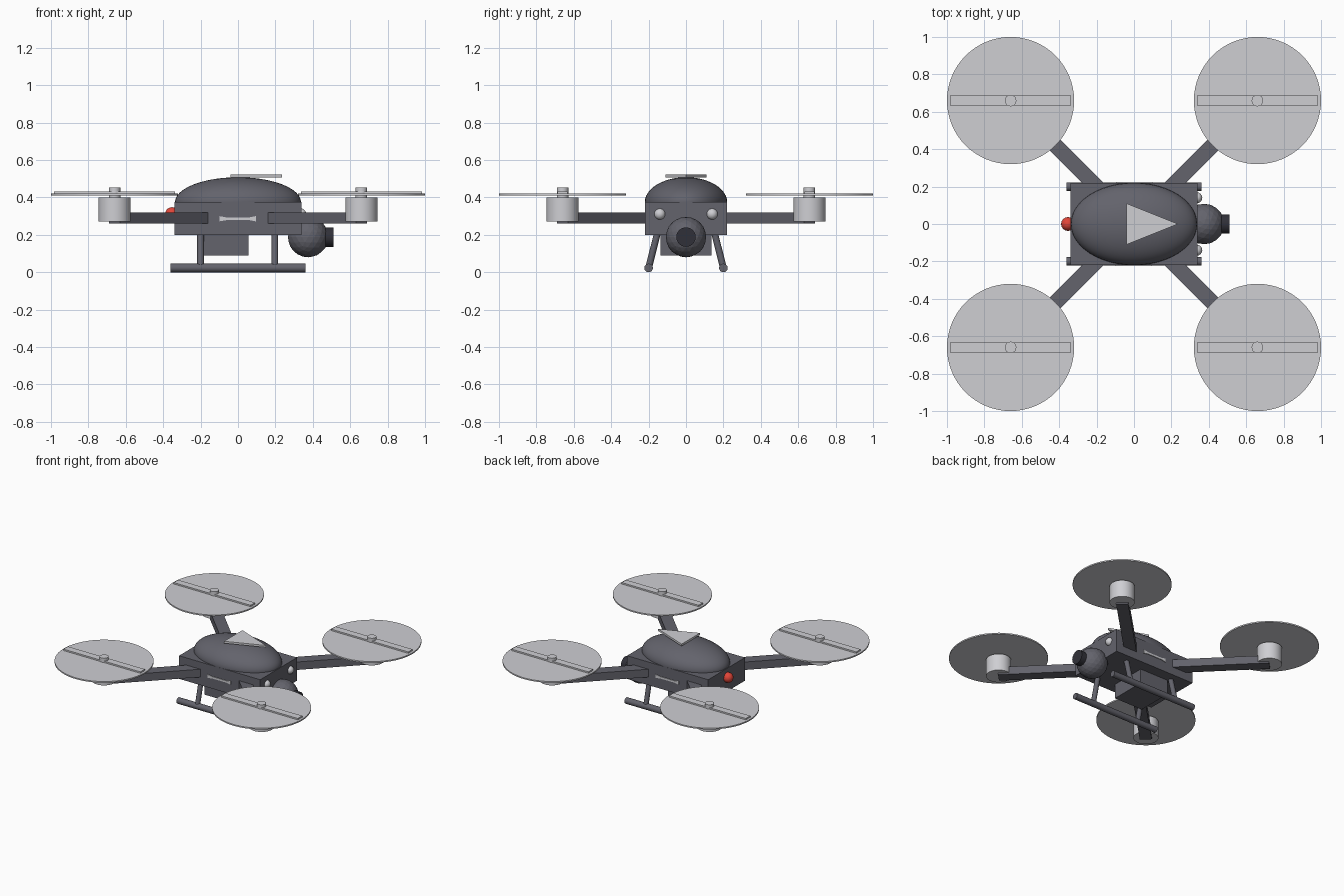
import bpy, math
from mathutils import Vector

if "Cube" in bpy.data.objects:
    bpy.data.objects.remove(bpy.data.objects["Cube"])


def material(name, rgb):
    m = bpy.data.materials.new(name)
    m.diffuse_color = (*rgb, 1)
    m.use_nodes = True
    m.node_tree.nodes["Principled BSDF"].inputs["Base Color"].default_value = m.diffuse_color
    return m


DARK = material("dark grey", (0.125, 0.125, 0.15))
LIGHT = material("light grey", (0.62, 0.62, 0.65))
BLACK = material("lens black", (0.03, 0.03, 0.04))
RED = material("tail red", (0.75, 0.06, 0.04))


def finish(name, mat, smooth=False):
    ob = bpy.context.object
    ob.name = name
    ob.data.materials.append(mat)
    if smooth:
        bpy.ops.object.shade_smooth_by_angle(angle=math.radians(35))
    return ob


def box(name, loc, size, mat, rot=0):
    bpy.ops.mesh.primitive_cube_add(size=1, location=loc, rotation=(0, 0, rot))
    bpy.context.object.scale = size
    return finish(name, mat)


def rod(name, a, b, r, mat, n=24):
    a, b = Vector(a), Vector(b)
    d = b - a
    bpy.ops.mesh.primitive_cylinder_add(vertices=n, radius=r, depth=d.length, location=(a + b) / 2)
    bpy.context.object.rotation_euler = d.to_track_quat('Z', 'Y').to_euler()
    return finish(name, mat, True)


def ball(name, loc, size, mat, seg=32, rings=16):
    bpy.ops.mesh.primitive_uv_sphere_add(segments=seg, ring_count=rings, location=loc)
    bpy.context.object.scale = size
    return finish(name, mat, True)


def plate(name, outline, thick, mat, loc, rot=(0, 0, 0)):
    n = len(outline)
    verts = [(x, y, z) for z in (0, thick) for x, y in outline]
    faces = [tuple(reversed(range(n))), tuple(range(n, 2 * n))]
    faces += [(i, (i + 1) % n, n + (i + 1) % n, n + i) for i in range(n)]
    me = bpy.data.meshes.new(name)
    me.from_pydata(verts, [], faces)
    ob = bpy.data.objects.new(name, me)
    bpy.context.collection.objects.link(ob)
    ob.location, ob.rotation_euler = loc, rot
    me.materials.append(mat)


# Body, domed cover, battery and heading arrow
box("body", (0, 0, 0.287), (0.68, 0.44, 0.175), DARK)
ball("dome_cover", (0, 0, 0.375), (0.337, 0.22, 0.133), DARK, 48, 24)
box("battery", (-0.065, 0, 0.15), (0.24, 0.275, 0.12), DARK)
plate("heading_arrow", [(-0.04, -0.11), (0.235, 0), (-0.04, 0.11)], 0.015, LIGHT, (0, 0, 0.507))

# Side badge strips, narrow in the middle
strip = [(-0.1, -0.014), (-0.06, -0.007), (0.06, -0.007), (0.095, -0.014),
         (0.095, 0.014), (0.06, 0.007), (-0.06, 0.007), (-0.1, 0.014)]
for side, turn in ((-1, 0), (1, math.pi)):
    plate("side_strip", strip, 0.006, LIGHT, (0, side * 0.219, 0.286), (math.pi / 2, 0, turn))

# Arms, motors and rotors
for sx in (-1, 1):
    for sy in (-1, 1):
        x, y = 0.66 * sx, 0.66 * sy
        length = 0.51 * math.sqrt(2)
        box("arm", (0.405 * sx, 0.405 * sy, 0.29), (length, 0.083, 0.06), DARK, math.atan2(sy, sx))
        rod("motor", (x, y, 0.272), (x, y, 0.4), 0.086, LIGHT, 32)
        rod("rotor_hub", (x, y, 0.39), (x, y, 0.452), 0.031, LIGHT)
        rod("rotor_disc", (x, y, 0.41), (x, y, 0.42), 0.34, LIGHT, 64)
        box("rotor_blade", (x, y, 0.423), (0.645, 0.053, 0.016), LIGHT)

# Landing skids and their legs
for s in (-1, 1):
    rod("skid", (-0.36, s * 0.2, 0.023), (0.36, s * 0.2, 0.023), 0.023, DARK)
    for x in (-0.2, 0.197):
        rod("skid_leg", (x, s * 0.15, 0.22), (x, s * 0.2, 0.023), 0.018, DARK, 16)

# Camera ball, lens, front lights and tail light
bpy.ops.mesh.primitive_ico_sphere_add(subdivisions=3, radius=0.108, location=(0.375, 0, 0.188))
finish("camera_ball", DARK)
rod("camera_lens", (0.45, 0, 0.188), (0.51, 0, 0.188), 0.052, BLACK)
for s in (-1, 1):
    ball("front_light", (0.335, s * 0.14, 0.311), (0.03, 0.03, 0.03), LIGHT, 16, 10)
ball("tail_light", (-0.353, 0, 0.311), (0.037, 0.037, 0.037), RED, 16, 10)
